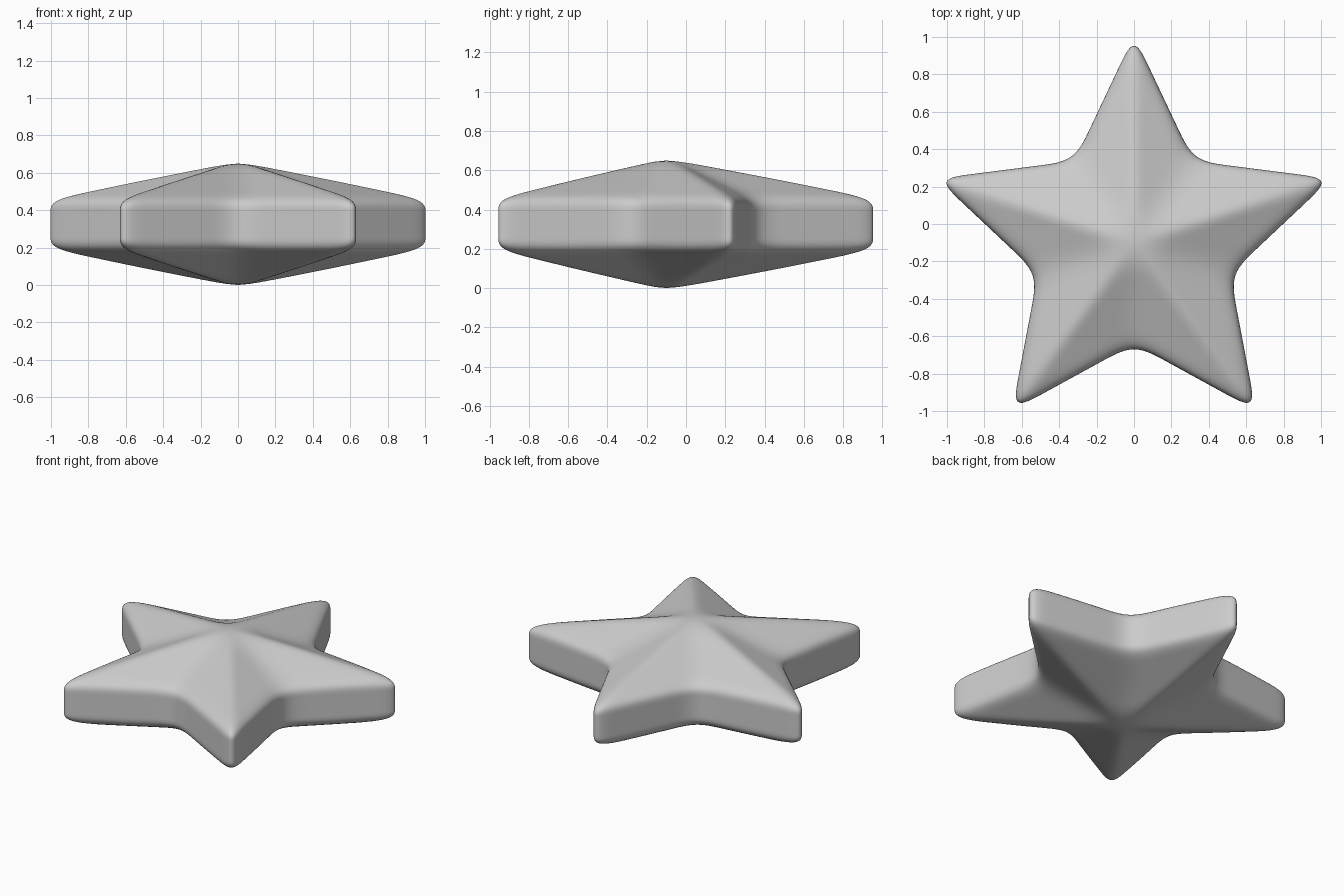
import bpy, bmesh
from math import sin, cos, pi

if "Cube" in bpy.data.objects:
    bpy.data.objects.remove(bpy.data.objects["Cube"])

CENTER_Y, MID_Z = -0.10, 0.325
TIP_R, NOTCH_R = 1.109, 0.54      # control outline, before smoothing
PEAK_H, EDGE_H = 0.345, 0.13      # half heights at centre and rim

# Star cage: two ten-point outlines, each fanned to a raised centre
bm = bmesh.new()


def outline(z):
    ring = []
    for i in range(10):
        r = NOTCH_R if i % 2 else TIP_R
        a = pi / 2 + i * pi / 5
        ring.append(bm.verts.new((r * cos(a), CENTER_Y + r * sin(a), MID_Z + z)))
    return ring


top, bottom = outline(EDGE_H), outline(-EDGE_H)
peak = bm.verts.new((0, CENTER_Y, MID_Z + PEAK_H))
base = bm.verts.new((0, CENTER_Y, MID_Z - PEAK_H))
for i in range(10):
    j = (i + 1) % 10
    bm.faces.new((peak, top[i], top[j]))
    bm.faces.new((base, bottom[j], bottom[i]))
    bm.faces.new((top[i], bottom[i], bottom[j], top[j]))
bmesh.ops.recalc_face_normals(bm, faces=bm.faces)

mesh = bpy.data.meshes.new("star")
bm.to_mesh(mesh)
bm.free()
mesh.shade_smooth()
star = bpy.data.objects.new("star", mesh)
bpy.context.collection.objects.link(star)

# Linear subdivision keeps the facets, then smoothing rounds the edges
for name, kind, levels in (("facets", 'SIMPLE', 2), ("rounding", 'CATMULL_CLARK', 3)):
    mod = star.modifiers.new(name, 'SUBSURF')
    mod.subdivision_type = kind
    mod.levels = mod.render_levels = levels
